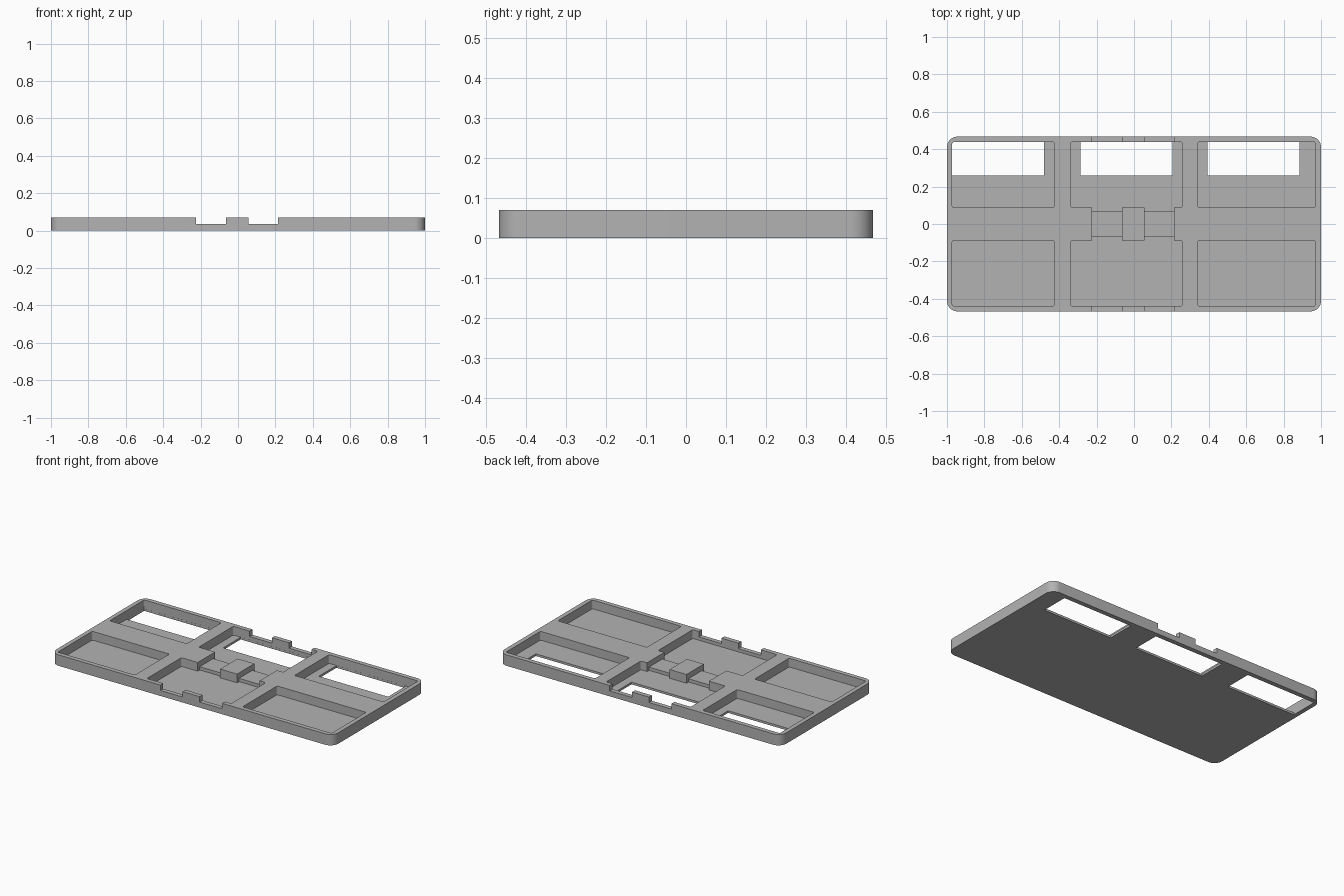
import bpy, bmesh
from mathutils import Matrix

if "Cube" in bpy.data.objects:
    bpy.data.objects.remove(bpy.data.objects["Cube"])

HEIGHT, FLOOR, LEDGE = 0.07, 0.014, 0.035

grey = bpy.data.materials.new("mid_grey")
grey.diffuse_color = (0.45, 0.45, 0.45, 1)
grey.use_nodes = True
grey.node_tree.nodes["Principled BSDF"].inputs["Base Color"].default_value = grey.diffuse_color


def box(name, x0, x1, y0, y1, z0, z1, radius=0.0, segments=4):
    """Box from its limits, with optionally rounded vertical edges."""
    bm = bmesh.new()
    bmesh.ops.create_cube(bm, size=1)
    for v in bm.verts:
        v.co.x = x0 if v.co.x < 0 else x1
        v.co.y = y0 if v.co.y < 0 else y1
        v.co.z = z0 if v.co.z < 0 else z1
    if radius:
        upright = [e for e in bm.edges
                   if abs(e.verts[0].co.z - e.verts[1].co.z) > 1e-6]
        bmesh.ops.bevel(bm, geom=upright, offset=radius, segments=segments,
                        profile=0.5, affect='EDGES')
    mesh = bpy.data.meshes.new(name)
    bm.to_mesh(mesh)
    bm.free()
    mesh.materials.append(grey)
    ob = bpy.data.objects.new(name, mesh)
    bpy.context.collection.objects.link(ob)
    return ob


def combine(target, tool, operation):
    """Apply a boolean and remove the tool."""
    mod = target.modifiers.new(operation, 'BOOLEAN')
    mod.operation, mod.solver, mod.object = operation, 'EXACT', tool
    bpy.context.view_layer.objects.active = target
    bpy.ops.object.modifier_apply(modifier=mod.name)
    bpy.data.objects.remove(tool)


# rounded tray body
tray = box("tray", -1, 1, -0.467, 0.467, 0, HEIGHT, 0.056, 12)

# six pockets in two rows
for x0, x1 in ((-0.972, -0.425), (-0.34, 0.259), (0.339, 0.971)):
    for y0, y1 in ((-0.438, -0.088), (0.088, 0.438)):
        combine(tray, box("pocket", x0, x1, y0, y1, FLOOR, 0.2, 0.01), 'DIFFERENCE')

# openings through the floor of the back row
for x0 in (-0.972, -0.287, 0.392):
    combine(tray, box("window", x0, x0 + 0.492, 0.259, 0.4375, -0.1, 0.03), 'DIFFERENCE')

# strap notches in the front and back rims
for x0, x1 in ((-0.224, -0.065), (0.055, 0.215)):
    for y0, y1 in ((-0.6, -0.43), (0.43, 0.6)):
        combine(tray, box("notch", x0, x1, y0, y1, LEDGE, 0.2), 'DIFFERENCE')

# gap in the middle beam, with a low bridge and a raised block
combine(tray, box("bay", -0.224, 0.215, -0.1, 0.1, FLOOR, 0.2), 'DIFFERENCE')
combine(tray, box("bridge", -0.23, 0.22, -0.068, 0.068, 0.005, LEDGE), 'UNION')
combine(tray, box("block", -0.065, 0.055, -0.088, 0.088, 0.005, HEIGHT), 'UNION')

# smooth rounded corners, sharp edges elsewhere
bpy.ops.object.select_all(action='DESELECT')
tray.select_set(True)
bpy.context.view_layer.objects.active = tray
bpy.ops.object.shade_smooth_by_angle()
